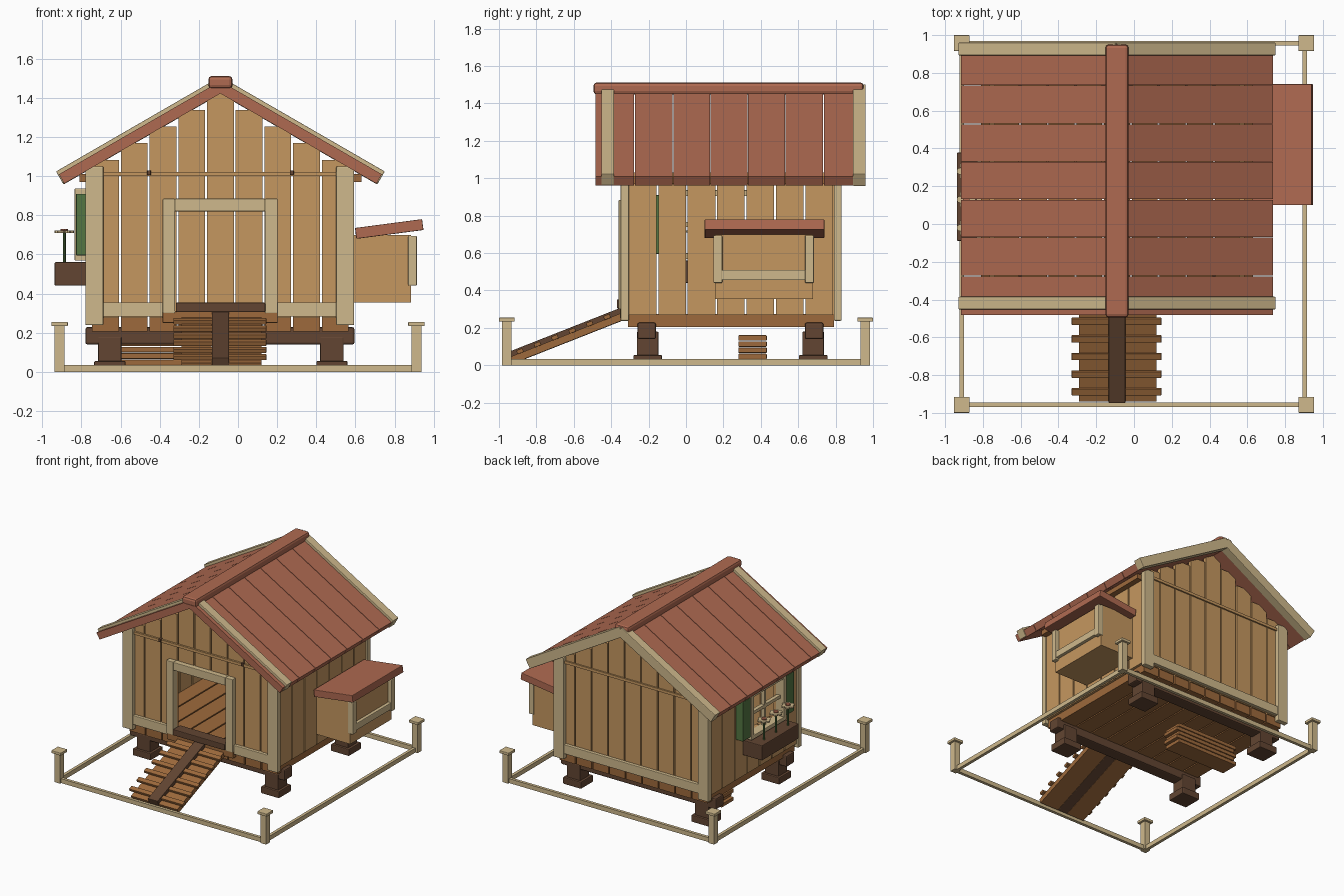
import bpy
import bmesh
from math import cos, sin, tan, radians, tau
from mathutils import Matrix, Vector

cube = bpy.data.objects.get("Cube")
if cube:
    bpy.data.objects.remove(cube)


def colour(name, r, g, b):
    """One flat material from a 0-255 screen colour."""
    linear = [((c / 255 + 0.055) / 1.055) ** 2.4 for c in (r, g, b)] + [1]
    mat = bpy.data.materials.new(name)
    mat.use_nodes = True
    mat.diffuse_color = linear
    shader = mat.node_tree.nodes["Principled BSDF"]
    shader.inputs["Base Color"].default_value = linear
    shader.inputs["Roughness"].default_value = 0.8
    return mat


plank = colour("plank_wood", 197, 151, 96)
trim = colour("pale_trim", 207, 185, 140)
red = colour("roof_red", 175, 106, 81)
dark = colour("dark_wood", 98, 69, 50)
mid = colour("brown_wood", 158, 106, 60)
green = colour("leaf_green", 84, 118, 66)


def finish(name, bm, mat, matrix=None, bevel=0.0):
    mesh = bpy.data.meshes.new(name)
    bm.to_mesh(mesh)
    bm.free()
    mesh.materials.append(mat)
    obj = bpy.data.objects.new(name, mesh)
    bpy.context.collection.objects.link(obj)
    if matrix:
        obj.matrix_world = matrix
    if bevel:
        mod = obj.modifiers.new("soft_edges", "BEVEL")
        mod.width = bevel
        mod.segments = 2
    return obj


def boxes(name, mat, items, matrix=None, bevel=0.0):
    """One object from boxes given as (x0, x1, y0, y1, z0, z1)."""
    bm = bmesh.new()
    for x0, x1, y0, y1, z0, z1 in items:
        size = Vector((x1 - x0, y1 - y0, z1 - z0))
        centre = Vector((x0 + x1, y0 + y1, z0 + z1)) / 2
        bmesh.ops.create_cube(bm, matrix=Matrix.Translation(centre) @ Matrix.Diagonal(size).to_4x4())
    return finish(name, bm, mat, matrix, bevel)


def split(start, end, count, gap=0.01):
    """Even strips with a gap between them."""
    step = (end - start) / count
    return [(start + i * step + gap / 2, start + (i + 1) * step - gap / 2) for i in range(count)]


def wall(start, end, count, bottom, top, hole=None):
    """Upright planks (a0, a1, z0, z1), split around an opening."""
    out = []
    for a, b in split(start, end, count):
        high = top((a + b) / 2)
        if not hole or b <= hole[0] or a >= hole[1]:
            out.append((a, b, bottom, high))
            continue
        left, right, low, head = hole
        if a < left:
            out.append((a, left, bottom, high))
        if b > right:
            out.append((right, b, bottom, high))
        a, b = max(a, left), min(b, right)
        out.append((a, b, head, high))
        if low > bottom:
            out.append((a, b, bottom, low))
    return out


# Main layout
RIDGE, PEAK, PITCH = -0.09, 1.486, radians(30)
LEFT, RIGHT = -0.75, 0.57
FRONT, BACK = -0.31, 0.79
THICK = 0.055


def under_roof(x):
    return PEAK - abs(x - RIDGE) * tan(PITCH) - THICK / cos(PITCH)


# Fence: corner posts, caps and ground rails
corners = [(sx * 0.912, sy * 0.958) for sx in (-1, 1) for sy in (-1, 1)]
boxes("fence_posts", trim, [(x - 0.025, x + 0.025, y - 0.025, y + 0.025, 0, 0.235) for x, y in corners])
boxes("fence_caps", trim, [(x - 0.042, x + 0.042, y - 0.042, y + 0.042, 0.233, 0.255) for x, y in corners], bevel=0.004)
boxes("fence_side_rails", trim, [(x - 0.012, x + 0.012, -0.95, 0.95, 0, 0.035) for x in (-0.912, 0.905)])
boxes("fence_end_rails", trim, [(-0.91, 0.91, y - 0.012, y + 0.012, 0, 0.035) for y in (-0.958, 0.958)])

# Feet, beams and floor
feet = [(x, y) for x in (-0.655, 0.48) for y in (-0.205, 0.68)]
boxes("foot_blocks", dark, [(x - 0.06, x + 0.06, y - 0.058, y + 0.058, 0.04, 0.18) for x, y in feet], bevel=0.006)
boxes("foot_pads", dark, [(x - 0.08, x + 0.08, y - 0.077, y + 0.077, 0, 0.055) for x, y in feet], bevel=0.006)
boxes("floor_beams", dark, [(-0.78, 0.595, y - 0.05, y + 0.05, 0.14, 0.228) for y in (-0.21, 0.685)], bevel=0.01)
boxes("floor_boards", mid, [(a, b, FRONT, BACK, 0.205, 0.275) for a, b in split(LEFT, RIGHT, 9)])

# Front and back plank walls with stepped gables
door = (-0.325, 0.14, 0, 0.82)
boxes("front_wall", plank, [(a, b, FRONT - 0.01, FRONT + 0.02, lo, hi)
                            for a, b, lo, hi in wall(LEFT, RIGHT, 9, 0.275, under_roof, door)])
boxes("back_wall", plank, [(a, b, BACK - 0.02, BACK + 0.01, lo, hi)
                           for a, b, lo, hi in wall(LEFT, RIGHT, 9, 0.275, under_roof)])

# Side plank walls, one with a window opening
window = (-0.05, 0.33, 0.6, 0.905)
for name, x, hole in (("left_wall", RIGHT, None), ("right_wall", LEFT, window)):
    boxes(name, plank, [(x - 0.015, x + 0.015, a, b, lo, hi) for a, b, lo, hi
                        in wall(FRONT, BACK, 7, 0.27, lambda y: 1.03, hole)])
boxes("eave_plates", mid, [(x - 0.025, x + 0.025, FRONT, BACK, 0.97, 1.01) for x in (-0.785, 0.605)])

# Corner posts, skirting, battens and pegs
for name, y0, y1 in (("front", -0.35, -0.305), ("back", 0.79, 0.832)):
    boxes(name + "_corner_posts", trim, [(x - 0.046, x + 0.046, y0, y1, 0.238, 1.05) for x in (-0.734, 0.548)], bevel=0.006)
    spans = [(-0.69, -0.38), (0.2, 0.505)] if name == "front" else [(-0.69, 0.505)]
    boxes(name + "_skirting", trim, [(a, b, y0 + 0.006, y1 - 0.006, 0.282, 0.355) for a, b in spans], bevel=0.004)
    boxes(name + "_batten", plank, [(-0.69, 0.505, y0 + 0.015, y1 - 0.015, 1, 1.022)])
boxes("front_pegs", dark, [(x - 0.01, x + 0.01, -0.345, FRONT, 1.005, 1.03) for x in (-0.455, 0.275)], bevel=0.004)

# Door frame and sill
boxes("door_frame", trim, [(-0.385, -0.322, -0.36, FRONT, 0.3, 0.885),
                           (0.138, 0.203, -0.36, FRONT, 0.3, 0.885),
                           (-0.322, 0.138, -0.36, FRONT, 0.82, 0.885)], bevel=0.004)
boxes("door_sill", mid, [(-0.385, 0.203, -0.352, FRONT, 0.25, 0.312)], bevel=0.004)
boxes("threshold", dark, [(-0.318, 0.14, -0.37, -0.28, 0.305, 0.353)], bevel=0.005)

# Ramp, built flat along y and then tilted
tilt = Matrix.Translation((RIDGE, -0.94, 0.045)) @ Matrix.Rotation(radians(21.5), 4, "X")
boxes("ramp_deck", mid, [(-0.2, -0.045, 0, 0.65, -0.038, 0), (0.045, 0.21, 0, 0.65, -0.038, 0)], tilt)
boxes("ramp_rungs", mid, [(-0.24, 0.235, 0.06 + i * 0.1 - 0.018, 0.06 + i * 0.1 + 0.018, -0.002, 0.02)
                          for i in range(6)], tilt, 0.003)
boxes("ramp_runner", dark, [(-0.044, 0.044, 0, 0.65, -0.04, 0.028)], tilt, 0.004)

# Stack of spare boards below the floor
boxes("board_stack", mid, [(-0.62 + i % 2 * 0.02, -0.07 + i % 2 * 0.02, 0.28, 0.432, i * 0.033, i * 0.033 + 0.029)
                           for i in range(5)], bevel=0.004)

# Roof slopes: boards and raised verge strips, each slope tilted about the ridge
run = 0.825 / cos(PITCH)
board_lines = [-0.485, -0.275, -0.07, 0.13, 0.33, 0.53, 0.735, 0.94]
for side, s in (("right", -1), ("left", 1)):
    slope = Matrix.Translation((RIDGE, 0, PEAK)) @ Matrix.Rotation(s * PITCH, 4, "Y")
    a, b = sorted((0, s * run))
    boxes(side + "_roof_boards", red, [(a, b, y0 + 0.002, y1 - 0.002, -THICK, 0)
                                       for y0, y1 in zip(board_lines, board_lines[1:])], slope)
    a, b = sorted((0, s * (run + 0.006)))
    boxes(side + "_verge_strips", trim, [(a, b, -0.452, -0.385, -0.05, 0.02),
                                         (a, b, 0.893, 0.96, -THICK - 0.002, 0.02)], slope, 0.004)
boxes("ridge_cap", red, [(-0.152, -0.028, -0.495, 0.95, 1.448, 1.512)], bevel=0.018)

# Nest box on the left side with its tilted lid
boxes("nest_box", plank, [(0.58, 0.885, 0.155, 0.68, 0.355, 0.7)])
boxes("nest_box_posts", trim, [(0.87, 0.915, y - 0.024, y + 0.024, 0.44, 0.695) for y in (0.17, 0.66)], bevel=0.006)
boxes("nest_box_bar", trim, [(0.875, 0.91, 0.18, 0.65, 0.455, 0.51)], bevel=0.005)
lid = Matrix.Translation((0.773, 0.42, 0.73)) @ Matrix.Rotation(radians(-7.5), 4, "Y")
boxes("nest_box_lid", red, [(-0.173, 0.173, -0.32, 0.32, -0.028, 0.028)], lid, 0.004)

# Window frame with glazing bars, and shutters
y0, y1, z0, z1 = window
w = 0.032
boxes("window_frame", trim, [(-0.835, -0.76, y0 - w, y0, z0 - w, z1 + w), (-0.835, -0.76, y1, y1 + w, z0 - w, z1 + w),
                             (-0.835, -0.76, y0, y1, z0 - w, z0), (-0.835, -0.76, y0, y1, z1, z1 + w)], bevel=0.004)
boxes("window_bars", trim, [(-0.8, -0.77, 0.128, 0.152, z0, z1), (-0.8, -0.77, y0, y1, 0.74, 0.765)])
boxes("shutters", green, [(-0.828, -0.765, a, a + 0.1, 0.595, 0.91) for a in (y0 - w - 0.102, y1 + w + 0.002)], bevel=0.005)

# Flower box with three flowers
boxes("flower_box", dark, [(-0.938, -0.765, -0.09, 0.378, 0.44, 0.56)], bevel=0.006)


def discs(name, mat, centres, radius, depth):
    bm = bmesh.new()
    for c in centres:
        bmesh.ops.create_cone(bm, cap_ends=True, segments=10, radius1=radius, radius2=radius,
                              depth=depth, matrix=Matrix.Translation(c))
    return finish(name, bm, mat)


spots = [(-0.888, y) for y in (-0.02, 0.13, 0.28)]
discs("flower_stems", green, [(x, y, 0.635) for x, y in spots], 0.008, 0.16)
discs("flower_petals", trim, [(x + 0.033 * cos(k * tau / 6), y + 0.033 * sin(k * tau / 6), 0.716)
                              for x, y in spots for k in range(6)], 0.018, 0.012)
discs("flower_centres", red, [(x, y, 0.72) for x, y in spots], 0.019, 0.022)
